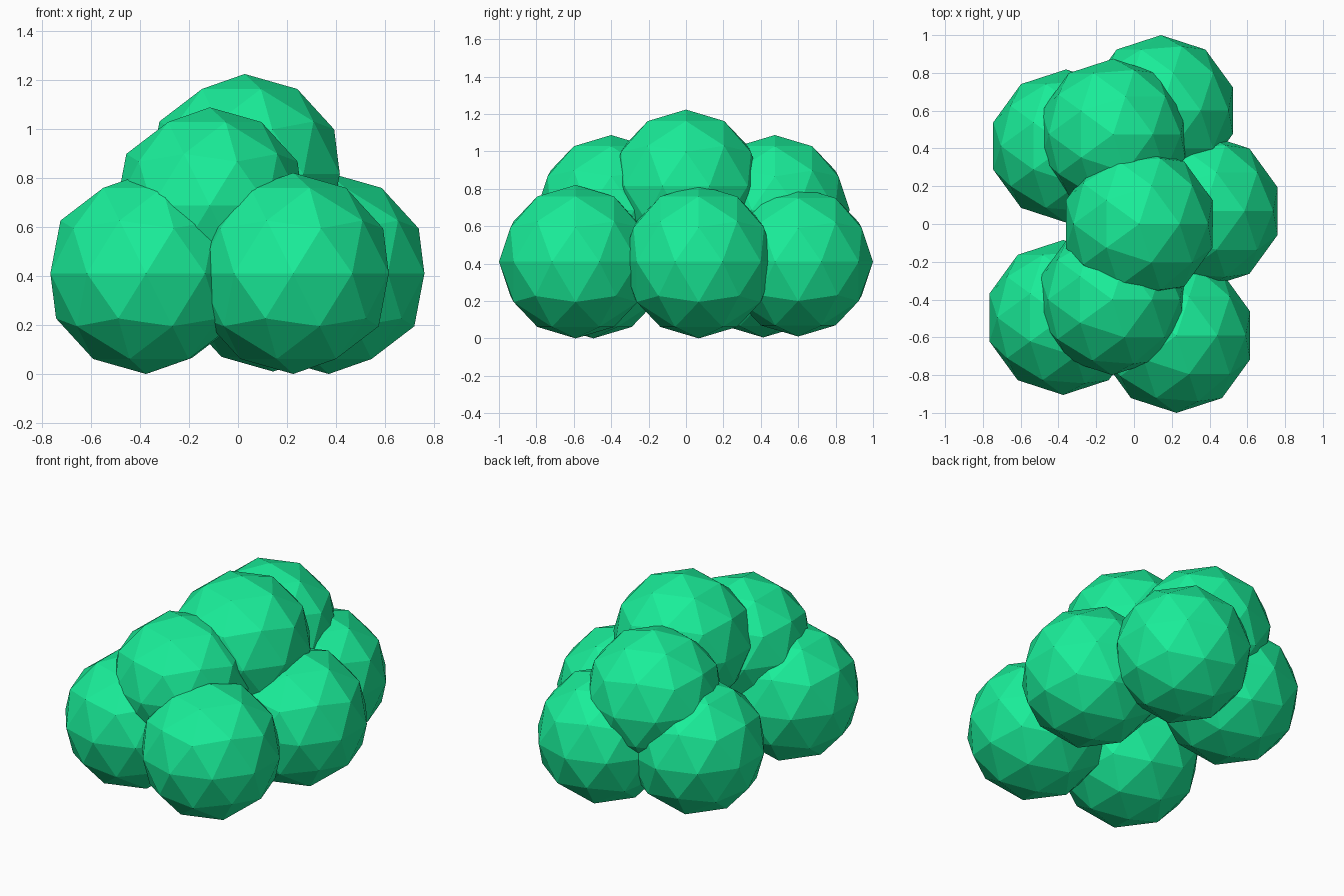
import bpy

if "Cube" in bpy.data.objects:
    bpy.data.objects.remove(bpy.data.objects["Cube"])

# Leafy green material
mat = bpy.data.materials.new("leaf_green")
mat.diffuse_color = (0.01, 0.85, 0.32, 1.0)
mat.use_nodes = True
mat.node_tree.nodes["Principled BSDF"].inputs["Base Color"].default_value = mat.diffuse_color


def clump(name, centre, radius):
    """One low-poly, flat-shaded foliage ball."""
    bpy.ops.mesh.primitive_ico_sphere_add(subdivisions=2, radius=radius, location=centre)
    ob = bpy.context.object
    ob.name = name
    ob.data.materials.append(mat)


# Clumps resting on the ground, then the upper layers
clumps = [
    ("ground_clump_front_right", (0.225, -0.59, 0.41), 0.41),
    ("ground_clump_front_left", (-0.375, -0.495, 0.41), 0.41),
    ("ground_clump_right", (0.37, 0.068, 0.41), 0.41),
    ("ground_clump_back_right", (0.143, 0.60, 0.41), 0.40),
    ("ground_clump_back_left", (-0.36, 0.413, 0.41), 0.405),
    ("upper_clump_front", (-0.115, -0.40, 0.687), 0.40),
    ("upper_clump_back", (-0.11, 0.475, 0.687), 0.40),
    ("top_clump", (0.027, 0.0, 0.815), 0.408),
]
for c in clumps:
    clump(*c)
